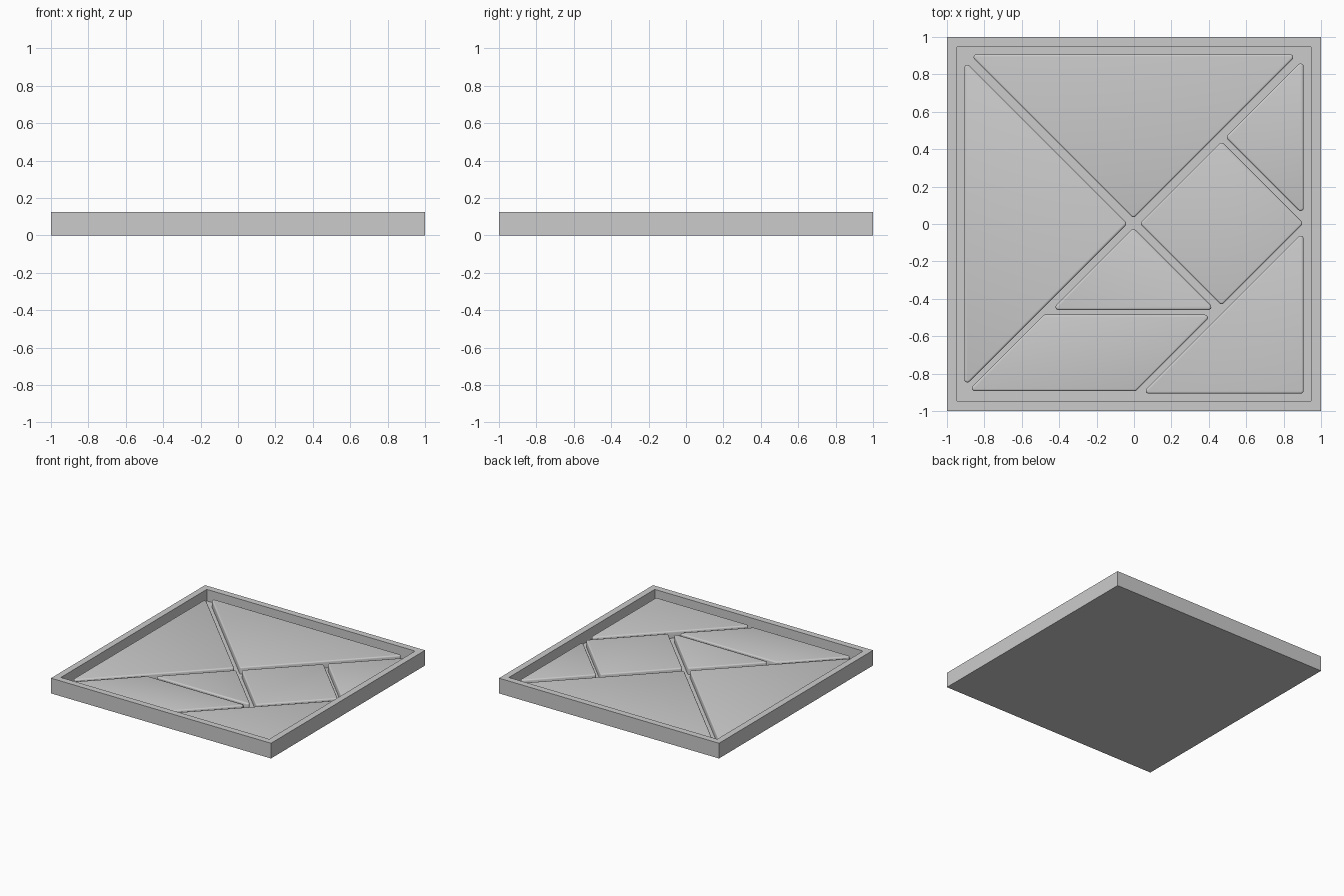
import bpy, bmesh, math
from mathutils import Vector

cube = bpy.data.objects.get("Cube")
if cube:
    bpy.data.objects.remove(cube)

HEIGHT, FLOOR, TILE_TOP = 0.125, 0.03, 0.086
RIM = 0.075
RADIUS, BEVEL = 0.016, 0.01

grey = bpy.data.materials.new("plain grey")
grey.use_nodes = True
COLOUR = (0.6, 0.6, 0.6, 1)
grey.diffuse_color = COLOUR
grey.node_tree.nodes["Principled BSDF"].inputs["Base Color"].default_value = COLOUR


def finish(name, bm):
    bmesh.ops.recalc_face_normals(bm, faces=bm.faces)
    mesh = bpy.data.meshes.new(name)
    bm.to_mesh(mesh)
    bm.free()
    mesh.materials.append(grey)
    obj = bpy.data.objects.new(name, mesh)
    bpy.context.collection.objects.link(obj)
    return obj


def rounded_outline(corners, radius, inset, steps=5):
    """Counter-clockwise outline with arc corners, moved inward by inset."""
    points = []
    for i, corner in enumerate(corners):
        p = Vector(corner)
        a = (Vector(corners[i - 1]) - p).normalized()
        b = (Vector(corners[(i + 1) % len(corners)]) - p).normalized()
        half = a.angle(b) / 2
        centre = p + (a + b).normalized() * radius / math.sin(half)
        middle = math.atan2(-(a + b).y, -(a + b).x)
        sweep = math.pi - 2 * half
        for k in range(steps + 1):
            t = middle + sweep * (k / steps - 0.5)
            points.append(centre + Vector((math.cos(t), math.sin(t))) * (radius - inset))
    return points


def tile(name, corners):
    """Flat piece with rounded corners and a softened top edge."""
    bm = bmesh.new()
    levels = [(FLOOR, 0)]
    for k in range(4):
        t = math.pi / 2 * k / 3
        levels.append((TILE_TOP - BEVEL * (1 - math.sin(t)), BEVEL * (1 - math.cos(t))))
    rings = [[bm.verts.new((p.x, p.y, z)) for p in rounded_outline(corners, RADIUS, d)]
             for z, d in levels]
    for low, high in zip(rings, rings[1:]):
        for i in range(len(low)):
            bm.faces.new((low[i - 1], low[i], high[i], high[i - 1]))
    bm.faces.new(rings[0])
    bm.faces.new(rings[-1])
    obj = finish(name, bm)
    bpy.ops.object.select_all(action='DESELECT')
    obj.select_set(True)
    bpy.context.view_layer.objects.active = obj
    bpy.ops.object.shade_smooth_by_angle(angle=math.radians(35))


# Tray: a slab whose top is inset and pushed down into a recess
bm = bmesh.new()
bmesh.ops.create_cube(bm, size=1)
for v in bm.verts:
    v.co = Vector((v.co.x * 2, v.co.y * 2, (v.co.z + 0.5) * HEIGHT))
top = max(bm.faces, key=lambda f: f.calc_center_median().z)
bmesh.ops.inset_region(bm, faces=[top], thickness=RIM)
floor = bmesh.ops.extrude_discrete_faces(bm, faces=[top])["faces"][0]
for v in floor.verts:
    v.co.z = FLOOR
finish("tray", bm)

# Seven puzzle pieces, corners counter-clockwise
EDGE = 0.907
tile("large_triangle_back", [(-0.88, EDGE), (-0.003, 0.03), (0.874, EDGE)])
tile("large_triangle_right_side", [(-EDGE, -0.87), (-0.035, 0.002), (-EDGE, 0.874)])
tile("medium_triangle", [(0.04, -EDGE), (EDGE, -EDGE), (EDGE, -0.04)])
tile("small_triangle_side", [(EDGE, 0.047), (EDGE, 0.881), (0.49, 0.464)])
tile("small_triangle_centre", [(-0.442, -0.46), (0.436, -0.46), (-0.003, -0.021)])
tile("square_piece", [(0.03, 0.003), (0.468, -0.435), (0.906, 0.003), (0.468, 0.441)])
tile("parallelogram_piece", [(-0.89, -0.893), (0.01, -0.893), (0.418, -0.485), (-0.482, -0.485)])
